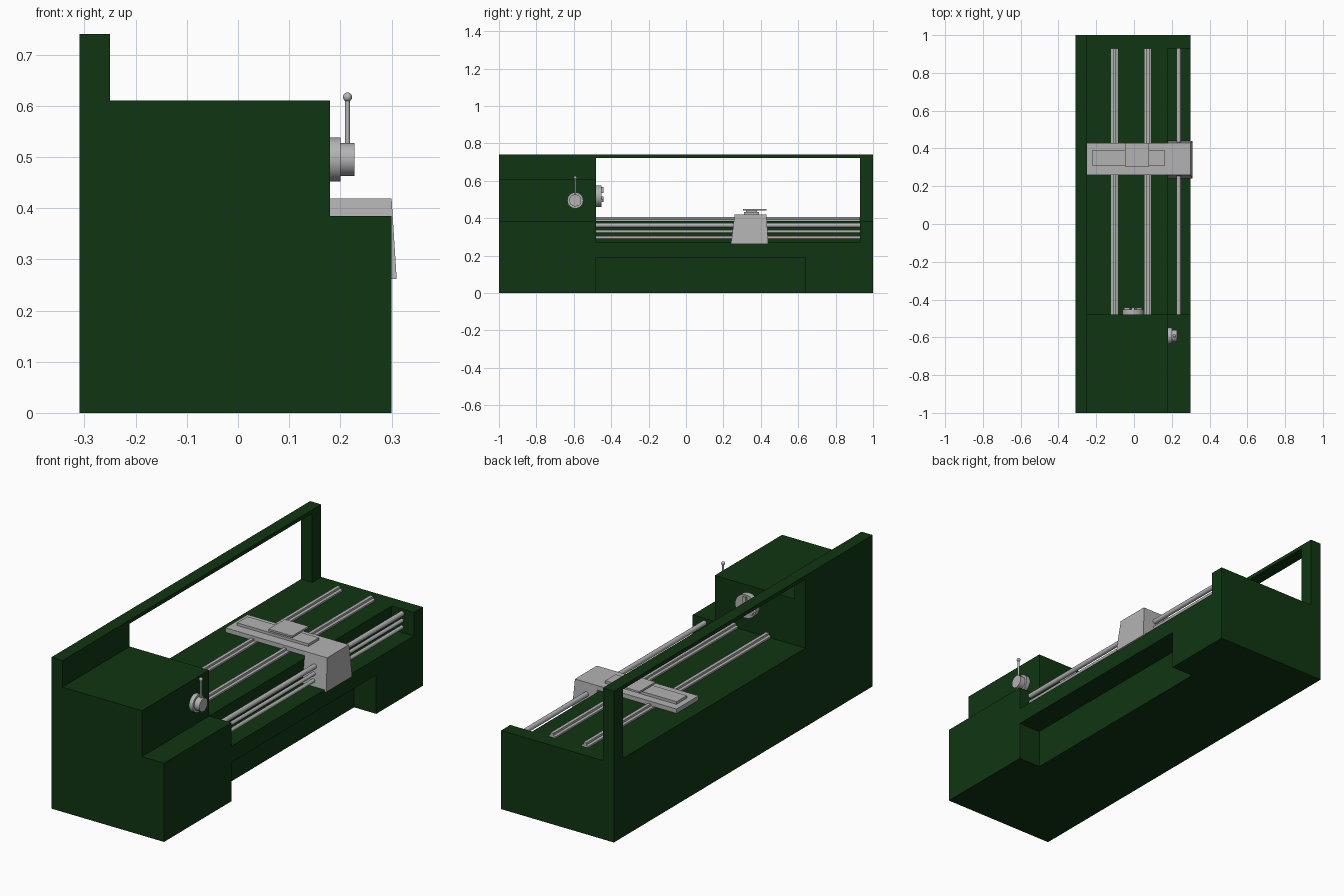
import bpy, bmesh, math
from mathutils import Vector, Matrix

if "Cube" in bpy.data.objects:
    bpy.data.objects.remove(bpy.data.objects["Cube"])


def material(name, rgb):
    m = bpy.data.materials.new(name)
    m.diffuse_color = (*rgb, 1)
    m.use_nodes = True
    m.node_tree.nodes["Principled BSDF"].inputs["Base Color"].default_value = m.diffuse_color
    return m


GREEN = material("dark_green_paint", (0.005, 0.036, 0.006))
STEEL = material("light_steel", (0.45, 0.45, 0.45))


def finish(name, bm, mat, smooth=False):
    bmesh.ops.recalc_face_normals(bm, faces=bm.faces)
    me = bpy.data.meshes.new(name)
    bm.to_mesh(me)
    bm.free()
    ob = bpy.data.objects.new(name, me)
    bpy.context.collection.objects.link(ob)
    me.materials.append(mat)
    if smooth:
        bpy.ops.object.select_all(action='DESELECT')
        ob.select_set(True)
        bpy.context.view_layer.objects.active = ob
        bpy.ops.object.shade_smooth_by_angle(angle=math.radians(35))
    return ob


def box(name, x, y, z, mat):
    bm = bmesh.new()
    bmesh.ops.create_cube(bm, size=1)
    for v in bm.verts:
        v.co = [r[0] + (c + 0.5) * (r[1] - r[0]) for c, r in zip(v.co, (x, y, z))]
    return finish(name, bm, mat)


def prism_y(name, profile, y, mat):
    """Extrude an (x, z) profile along y."""
    bm = bmesh.new()
    f = bm.faces.new([bm.verts.new((px, y[0], pz)) for px, pz in profile])
    ext = bmesh.ops.extrude_face_region(bm, geom=[f])["geom"]
    bmesh.ops.translate(bm, vec=(0, y[1] - y[0], 0),
                        verts=[g for g in ext if isinstance(g, bmesh.types.BMVert)])
    return finish(name, bm, mat)


def rod(name, a, b, r, mat, sides=24):
    a, b = Vector(a), Vector(b)
    rot = (b - a).to_track_quat('Z', 'Y').to_matrix().to_4x4()
    bm = bmesh.new()
    bmesh.ops.create_cone(bm, cap_ends=True, segments=sides, radius1=r, radius2=r,
                          depth=(b - a).length,
                          matrix=Matrix.Translation((a + b) / 2) @ rot)
    return finish(name, bm, mat, True)


def cut(ob, x, y, z):
    c = box("cutter", x, y, z, GREEN)
    c.hide_render = True
    mod = ob.modifiers.new("cut", 'BOOLEAN')
    mod.operation, mod.solver, mod.object = 'DIFFERENCE', 'EXACT', c
    bpy.context.view_layer.objects.active = ob
    bpy.ops.object.modifier_apply(modifier=mod.name)
    bpy.data.objects.remove(c)


# Bed with front rod recess and toe recess
bed = box("bed", (-0.25, 0.30), (-1, 1), (0, 0.385), GREEN)
cut(bed, (0.18, 1), (-0.48, 0.93), (0.27, 1))
cut(bed, (0.18, 1), (-0.48, 0.64), (-1, 0.19))

# Headstock and open back frame
box("headstock", (-0.25, 0.18), (-1, -0.48), (0.385, 0.61), GREEN)
frame = box("back_frame", (-0.31, -0.25), (-1, 1), (0, 0.74), GREEN)
cut(frame, (-1, 1), (-0.48, 0.93), (0.385, 0.722))

# Two ridged bed rails
for i, cx in enumerate((-0.104, 0.073)):
    half = [(0.018, 0.385), (0.018, 0.393), (0.008, 0.397), (0.008, 0.407)]
    prof = [(cx + x, z) for x, z in half] + [(cx - x, z) for x, z in reversed(half)]
    prism_y(f"bed_rail_{i + 1}", prof, (-0.48, 0.93), STEEL)

# Feed rods
for i, (z, r) in enumerate(((0.363, 0.012), (0.329, 0.009), (0.297, 0.009))):
    rod(f"feed_rod_{i + 1}", (0.236, -0.48, z), (0.236, 0.93, z), r, STEEL)

# Carriage: saddle, flared apron, cross slide and tool plate
box("saddle", (-0.25, 0.18), (0.26, 0.43), (0.397, 0.419), STEEL)
apron = box("apron", (0.18, 0.31), (0.24, 0.44), (0.262, 0.419), STEEL)
for v in apron.data.vertices:
    if v.co.z > 0.4:
        v.co.y = 0.26 if v.co.y < 0.3 else 0.43
        v.co.x = min(v.co.x, 0.30)
box("cross_slide", (-0.222, 0.164), (0.31, 0.39), (0.419, 0.432), STEEL)
box("tool_post_base", (-0.03, 0.06), (0.32, 0.38), (0.432, 0.441), STEEL)
box("tool_plate", (-0.048, 0.08), (0.305, 0.43), (0.441, 0.45), STEEL)

# Chuck with three jaws
cx, cz = -0.005, 0.518
rod("chuck", (cx, -0.48, cz), (cx, -0.453, cz), 0.057, STEEL, 32)
for i in range(3):
    bm = bmesh.new()
    bmesh.ops.create_cube(bm, size=1)
    bmesh.ops.scale(bm, vec=(0.016, 0.012, 0.034), verts=bm.verts)
    bmesh.ops.translate(bm, vec=(0, -0.448, 0.033), verts=bm.verts)
    bmesh.ops.rotate(bm, verts=bm.verts, cent=(0, 0, 0),
                     matrix=Matrix.Rotation(i * math.tau / 3, 3, 'Y'))
    bmesh.ops.translate(bm, vec=(cx, 0, cz), verts=bm.verts)
    finish(f"chuck_jaw_{i + 1}", bm, STEEL)

# Speed selector dial with lever
ly, lz = -0.592, 0.495
rod("dial_base", (0.18, ly, lz), (0.20, ly, lz), 0.043, STEEL, 32)
rod("dial_hub", (0.20, ly, lz), (0.228, ly, lz), 0.032, STEEL, 32)
rod("lever", (0.214, ly, 0.52), (0.214, ly, 0.615), 0.005, STEEL, 16)
bm = bmesh.new()
bmesh.ops.create_uvsphere(bm, u_segments=20, v_segments=12, radius=0.009,
                          matrix=Matrix.Translation((0.214, ly, 0.617)))
finish("lever_knob", bm, STEEL, True)
